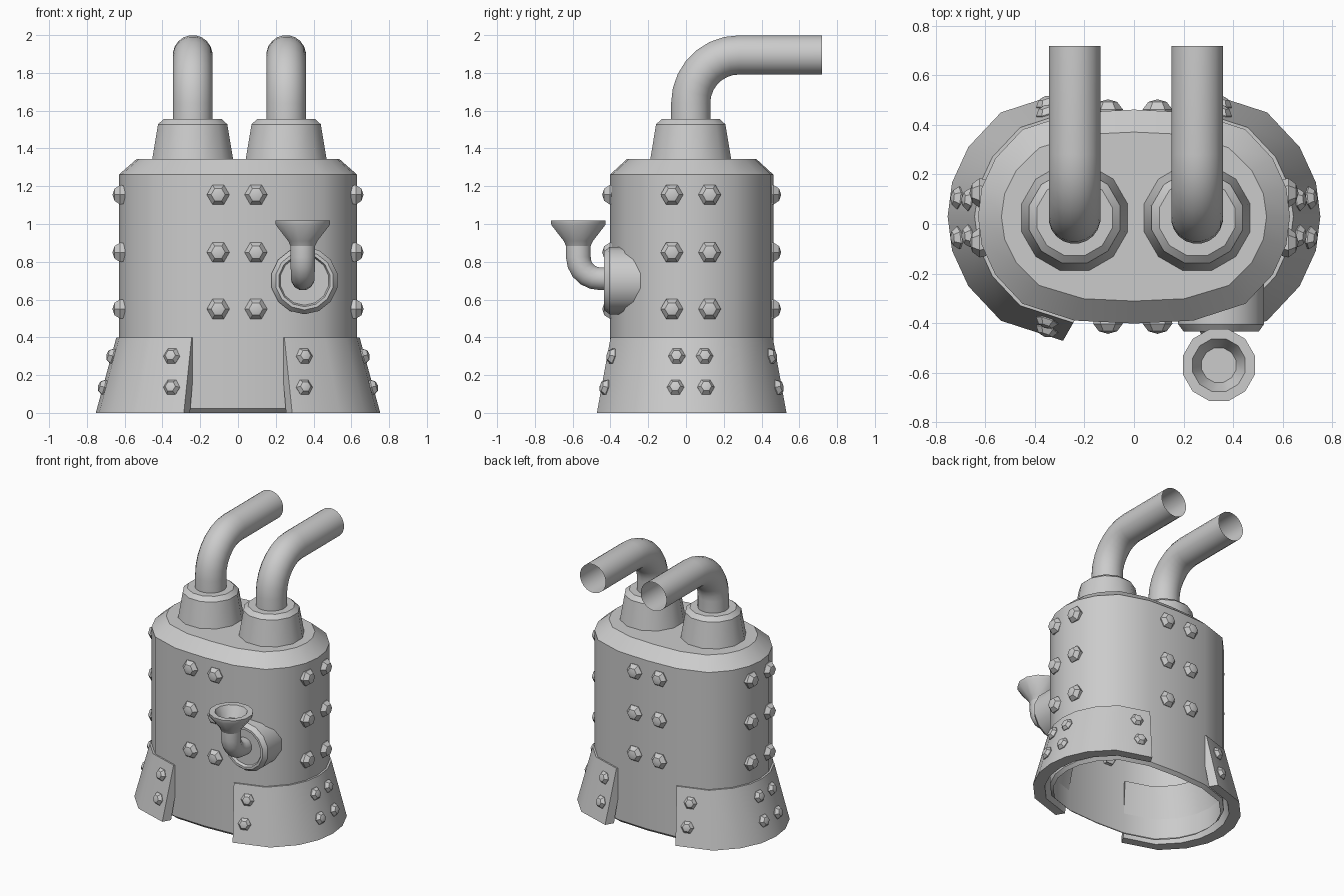
import bpy, bmesh, math
from mathutils import Vector, Matrix

if "Cube" in bpy.data.objects:
    bpy.data.objects.remove(bpy.data.objects["Cube"])

CY = 0.03  # centre of the oval body in y
# One quarter of the body outline, from side to front, relative to its centre
QUARTER = [(0.63, 0), (0.615, 0.115), (0.56, 0.235), (0.45, 0.352), (0.24, 0.42), (0, 0.432)]
OUTLINE = (QUARTER + [(-x, y) for x, y in QUARTER[-2::-1]]
           + [(-x, -y) for x, y in QUARTER[1:]] + [(x, -y) for x, y in QUARTER[-2:0:-1]])


def finish(name, bm, angle=35):
    bmesh.ops.recalc_face_normals(bm, faces=bm.faces)
    me = bpy.data.meshes.new(name)
    bm.to_mesh(me)
    bm.free()
    ob = bpy.data.objects.new(name, me)
    bpy.context.collection.objects.link(ob)
    bpy.ops.object.select_all(action='DESELECT')
    ob.select_set(True)
    bpy.context.view_layer.objects.active = ob
    bpy.ops.object.shade_smooth_by_angle(angle=math.radians(angle))
    return ob


def loft(bm, rings, closed=True, cap_start=False, cap_end=False):
    vs = [[bm.verts.new(p) for p in r] for r in rings]
    n = len(vs[0])
    for a, b in zip(vs, vs[1:]):
        for i in range(n if closed else n - 1):
            j = (i + 1) % n
            bm.faces.new((a[i], a[j], b[j], b[i]))
    if cap_start:
        bm.faces.new(vs[0])
    if cap_end:
        bm.faces.new(vs[-1])
    return vs


def oval(inset_scale_x, inset_scale_y, z):
    return [(x * inset_scale_x, y * inset_scale_y + CY, z) for x, y in OUTLINE]


def lathe(name, profile, sides, matrix, cap_end=False):
    """Revolve (radius, height) points around local z."""
    bm = bmesh.new()
    rings = []
    for r, h in profile:
        rings.append([matrix @ Vector((r * math.cos((i + .5) * math.tau / sides),
                                       r * math.sin((i + .5) * math.tau / sides), h))
                      for i in range(sides)])
    loft(bm, rings, cap_end=cap_end)
    return finish(name, bm)


def yz_pipe(name, x, stations, sides):
    """Pipe in a yz plane; each station is (y, z, direction angle, radius)."""
    bm = bmesh.new()
    rings = []
    for y, z, a, r in stations:
        side = Vector((0, -math.sin(a), math.cos(a)))
        rings.append([Vector((x, y, z)) + Vector((1, 0, 0)) * r * math.cos(t) + side * r * math.sin(t)
                      for t in [(i + .5) * math.tau / sides for i in range(sides)]])
    loft(bm, rings)
    return finish(name, bm, 50)


# Tank body: open underneath, chamfered at both ends
bm = bmesh.new()
loft(bm, [oval(.965, .95, 0), oval(1, 1, .022), oval(1, 1, 1.262), oval(.85, .79, 1.345)], cap_end=True)
finish("tank_body", bm)


# Flared skirts, one on each side with gaps at front and back
def skirt_scale(z):
    return 1.022 + (1.195 - 1.022) * (1 - z / .4)


half = [(x, -y) for x, y in QUARTER[4:0:-1]] + QUARTER[:5]
for side, label in ((1, "right"), (-1, "left")):
    bm = bmesh.new()

    def arc(s, z):
        return [(side * x * s, y * s + CY, z) for x, y in half]
    rings = [arc(skirt_scale(0), 0), arc(skirt_scale(.4), .4), arc(.92, .4), arc(1.06, 0)]
    vs = loft(bm, rings + rings[:1], closed=False)
    for k in (0, -1):
        bm.faces.new([r[k] for r in vs[:4]])
    bmesh.ops.remove_doubles(bm, verts=bm.verts, dist=1e-5)
    finish("skirt_" + label, bm)


# Rivets: six-sided domes placed on the outline
def add_rivet(bm, pos, normal, r):
    m = Matrix.Translation(pos) @ Vector(normal).to_track_quat('Z', 'Y').to_matrix().to_4x4()
    rings = [[m @ Vector((r * k * math.cos(i * math.tau / 6), r * k * math.sin(i * math.tau / 6), h * r))
              for i in range(6)] for k, h in ((.9, -.35), (1, .1), (.62, .6))]
    vs = loft(bm, rings)
    top = bm.verts.new(m @ Vector((0, 0, .78 * r)))
    for i in range(6):
        bm.faces.new((vs[-1][i], vs[-1][(i + 1) % 6], top))


body_rivets, skirt_rivets = bmesh.new(), bmesh.new()
for z in (1.155, .85, .55):
    for s in (1, -1):
        for o in (-.1, .1):
            add_rivet(body_rivets, (o - .005, CY + s * .427, z), (0, s, 0), .06)
            add_rivet(body_rivets, (s * .618, CY + o - .005, z), (s, 0, 0), .06)
for z, o in ((.3, .073), (.135, .08)):
    k = skirt_scale(z)
    for s in (1, -1):
        for t in (1, -1):
            add_rivet(skirt_rivets, (s * .622 * k, CY - .005 + t * o, z), (s, t * .1, .27), .046)
            x = .35 / k
            y = .42 - (x - .24) / .21 * .068
            add_rivet(skirt_rivets, (s * .35, CY + t * y * k, z), (s * .3, t * .92, .2), .046)
finish("body_rivets", body_rivets, 20)
finish("skirt_rivets", skirt_rivets, 20)

# Chimney collars and bent exhaust pipes
for x, label in ((-.24, "left"), (.255, "right")):
    lathe("chimney_collar_" + label, [(.223, 1.335), (.19, 1.528), (.158, 1.556), (.09, 1.556)], 12,
          Matrix.Translation((x, .025, 0)))
    st = [(.025, 1.5, math.pi / 2, .105)]
    for i in range(8):
        a = math.pi / 2 * (1 - i / 7)
        st.append((.28 - .255 * math.sin(a), 1.64 + .255 * math.cos(a), a, .105))
    st.append((.72, 1.895, 0, .105))
    yz_pipe("exhaust_pipe_" + label, x, st, 20)

# Round port on the front, axis pointing forward
port = Matrix.Translation((.352, 0, .70)) @ Matrix.Rotation(math.pi / 2, 4, 'X')
lathe("front_port", [(.178, .2), (.178, .405), (.155, .435), (.138, .435), (.13, .415)], 14, port, cap_end=True)

# Bent filler tube
st = [(-.39, .71, math.pi, .06)]
for i in range(6):
    a = math.pi / 2 * i / 5
    st.append((-.455 - .115 * math.sin(a), .825 - .115 * math.cos(a), math.pi - a, .062 + .006 * i / 5))
st.append((-.57, .90, math.pi / 2, .068))
yz_pipe("filler_tube", .343, st, 12)

# Funnel with a hollow mouth
lathe("filler_funnel", [(.066, .88), (.08, .91), (.148, .995), (.15, 1.018), (.11, 1.018), (.072, .94)], 12,
      Matrix.Translation((.343, -.57, 0)), cap_end=True)
